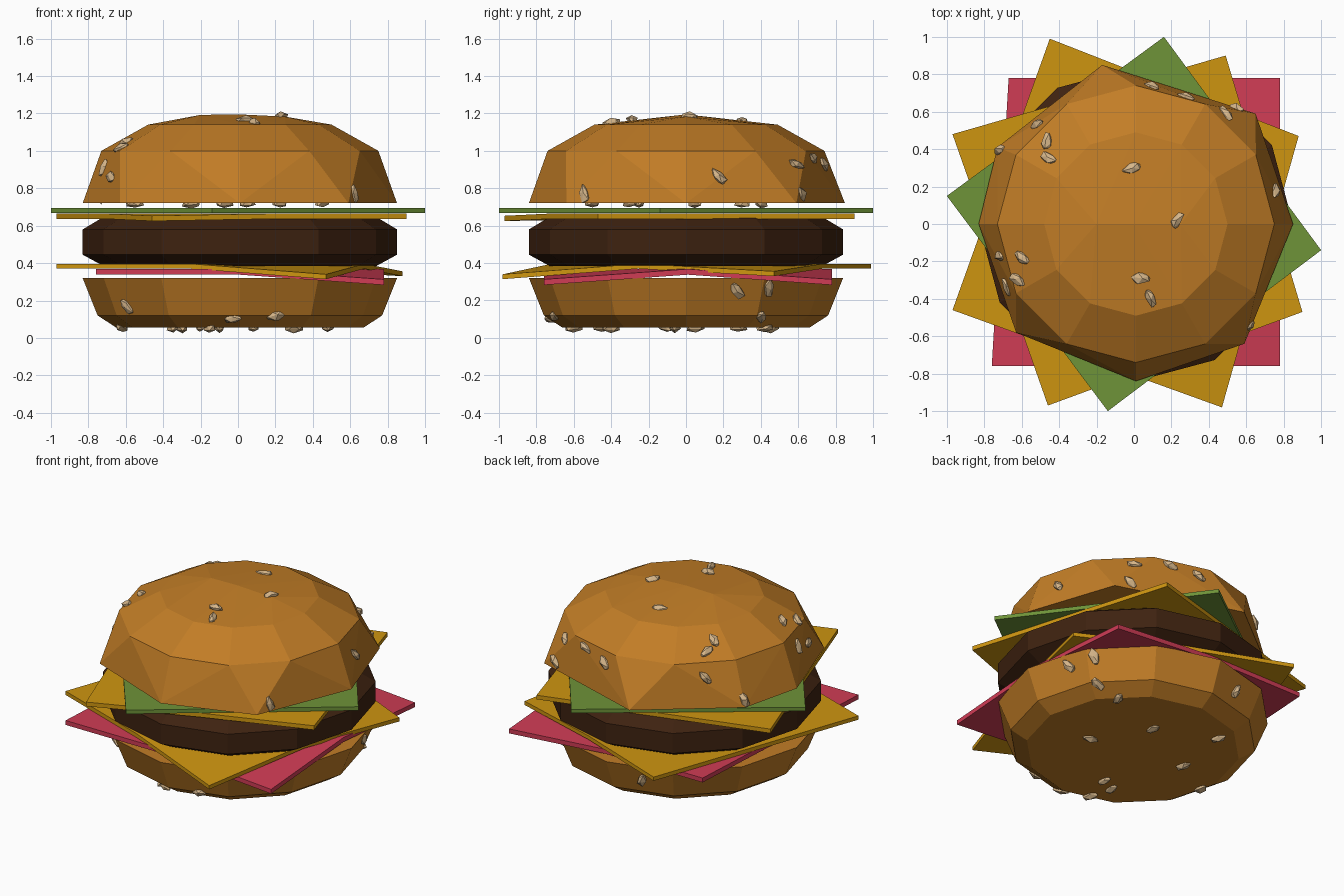
import bpy, bmesh, math, random
from mathutils import Vector, Matrix
from mathutils.bvhtree import BVHTree

if "Cube" in bpy.data.objects:
    bpy.data.objects.remove(bpy.data.objects["Cube"])

random.seed(4)


def material(name, r, g, b):
    m = bpy.data.materials.new(name)
    lin = [((c / 255 + 0.055) / 1.055) ** 2.4 for c in (r, g, b)]
    m.diffuse_color = (*lin, 1)
    m.use_nodes = True
    m.node_tree.nodes["Principled BSDF"].inputs["Base Color"].default_value = m.diffuse_color
    return m


BUN = material("toasted bun", 194, 125, 38)
PATTY = material("grilled meat", 62, 34, 16)
CHEESE = material("cheese yellow", 206, 149, 16)
LETTUCE = material("lettuce green", 110, 147, 56)
TOMATO = material("tomato red", 208, 60, 85)
SEED = material("sesame beige", 214, 182, 138)


def add_object(name, bm, mat):
    me = bpy.data.meshes.new(name)
    bm.to_mesh(me)
    ob = bpy.data.objects.new(name, me)
    me.materials.append(mat)
    bpy.context.collection.objects.link(ob)
    return ob


def ring(r, z, n=12, cx=0.01):
    return [(cx + r * math.cos(2 * math.pi * i / n), r * math.sin(2 * math.pi * i / n), z)
            for i in range(n)]


def hull(name, points, mat):
    """Faceted convex solid through rings of points; returns a surface tree."""
    bm = bmesh.new()
    for p in points:
        bm.verts.new(p)
    res = bmesh.ops.convex_hull(bm, input=bm.verts[:])
    loose = [v for v in bm.verts if not v.link_faces]
    bmesh.ops.delete(bm, geom=loose, context='VERTS')
    tree = BVHTree.FromBMesh(bm)
    bmesh.ops.dissolve_limit(bm, angle_limit=math.radians(1), verts=bm.verts[:], edges=bm.edges[:])
    bmesh.ops.recalc_face_normals(bm, faces=bm.faces[:])
    add_object(name, bm, mat)
    bm.free()
    return tree


def slice_plate(name, corners, z, mat, drops=(0, 0, 0, 0), thick=0.028):
    """Square slice (corners counter-clockwise, z = top) with corners folded down."""
    bm = bmesh.new()
    cs = [bm.verts.new((x, y, z - d)) for (x, y), d in zip(corners, drops)]
    mids = []
    for i in range(4):
        (ax, ay), (bx, by) = corners[i], corners[(i + 1) % 4]
        mids.append(bm.verts.new(((ax + bx) / 2, (ay + by) / 2, z)))
    for i in range(4):
        bm.faces.new((cs[i], mids[i], mids[i - 1]))
    bm.faces.new(mids)
    ext = bmesh.ops.extrude_face_region(bm, geom=bm.faces[:])
    new = [v for v in ext["geom"] if isinstance(v, bmesh.types.BMVert)]
    bmesh.ops.translate(bm, verts=new, vec=(0, 0, -thick))
    bmesh.ops.recalc_face_normals(bm, faces=bm.faces[:])
    add_object(name, bm, mat)
    bm.free()


def seeds(name, tree, spots):
    """Small rough grains lying on the surface nearest to each spot."""
    bm = bmesh.new()
    for s in spots:
        loc, nor, _, _ = tree.find_nearest(Vector(s))
        if nor.dot(loc - Vector((0, 0, loc.z))) < 0 and abs(nor.z) < 0.9:
            nor = -nor
        rot = nor.to_track_quat('Z', 'Y').to_matrix().to_4x4()
        spin = Matrix.Rotation(random.uniform(0, math.pi), 4, 'Z')
        size = Matrix.Diagonal((0.056, 0.03, 0.025, 1))
        grain = bmesh.ops.create_icosphere(bm, subdivisions=1, radius=1,
                                           matrix=Matrix.Translation(loc) @ rot @ spin @ size)
        for v in grain["verts"]:
            v.co += Vector([random.uniform(-0.006, 0.006) for _ in range(3)])
            v.co.z = max(v.co.z, 0)
    add_object(name, bm, SEED)
    bm.free()


# bottom bun
low = hull("bottom_bun", ring(0.84, 0.32) + ring(0.76, 0.12) + ring(0.66, 0.055), BUN)

# tomato, two cheese slices, patty and lettuce
slice_plate("tomato_slice", [(0.78, 0.78), (-0.67, 0.78), (-0.76, -0.76), (0.78, -0.76)],
            0.368, TOMATO, (0.055, 0, 0, 0.055), 0.03)
slice_plate("lower_cheese", [(0.88, 0.47), (-0.45, 0.99), (-0.97, -0.46), (0.47, -0.98)],
            0.396, CHEESE, (0.04, 0, 0, 0.056), 0.026)
hull("patty", ring(0.73, 0.385) + ring(0.84, 0.445) + ring(0.84, 0.58) + ring(0.74, 0.64), PATTY)
slice_plate("upper_cheese", [(0.49, 0.90), (-0.97, 0.48), (-0.46, -0.97), (0.90, -0.47)],
            0.665, CHEESE, (0, 0, 0.012, 0))
slice_plate("lettuce", [(0.16, 1.0), (-1.0, 0.15), (-0.14, -1.0), (1.0, -0.14)],
            0.695, LETTUCE, thick=0.026)

# top bun: uneven rim, then regular rings up to a flat crown
rim = [(0.85, 0), (0.65, 0.59), (-0.17, 0.85), (-0.73, 0.41),
       (-0.83, 0), (-0.63, -0.58), (0.01, -0.84), (0.59, -0.64)]
crown = [(-0.2, 0, 1.192), (0, 0, 1.195), (0.25, 0, 1.183)]
top = hull("top_bun", [(x, y, 0.72) for x, y in rim] + ring(0.74, 1.0) + ring(0.49, 1.14) + crown, BUN)

# sesame seeds
on_top = [(-0.47, 0.45), (-0.46, 0.36), (-0.01, 0.3), (0.23, 0.02), (0.04, -0.29), (0.09, -0.4),
          (0.1, 0.76), (0.28, 0.7), (0.55, 0.63), (0.49, 0.59), (-0.54, 0.55), (-0.74, 0.4),
          (0.77, 0.18), (-0.75, -0.18), (-0.61, -0.18), (-0.63, -0.3), (-0.71, -0.35), (0.63, -0.55)]


def dome_z(x, y):
    r = math.hypot(x, y)
    if r < 0.5:
        return 1.19 - 0.1 * r
    return 1.14 - 0.56 * (r - 0.5) if r < 0.74 else max(0.77, 1.0 - 2.6 * (r - 0.74))


under_top = [(-0.55, -0.25), (-0.25, 0.4), (0.05, -0.5), (0.22, 0.3), (0.45, -0.3), (-0.07, 0.05)]
seeds("top_seeds", top, [(x, y, dome_z(x, y)) for x, y in on_top] +
      [(x, y, 0.72) for x, y in under_top])
under_low = [(-0.35, 0.05), (-0.2, -0.45), (-0.1, -0.4), (0.08, 0.28), (0.3, -0.06),
             (0.48, 0.42), (-0.15, -0.6), (-0.3, 0.45), (-0.62, -0.1)]
on_side = [(-0.61, -0.48, 0.16), (-0.03, -0.73, 0.1), (0.78, 0.28, 0.24), (0.7, 0.45, 0.26),
           (0.64, 0.41, 0.1), (-0.2, 0.78, 0.2), (0.2, -0.72, 0.09)]
seeds("bottom_seeds", low, [(x, y, 0.04) for x, y in under_low] + on_side)
